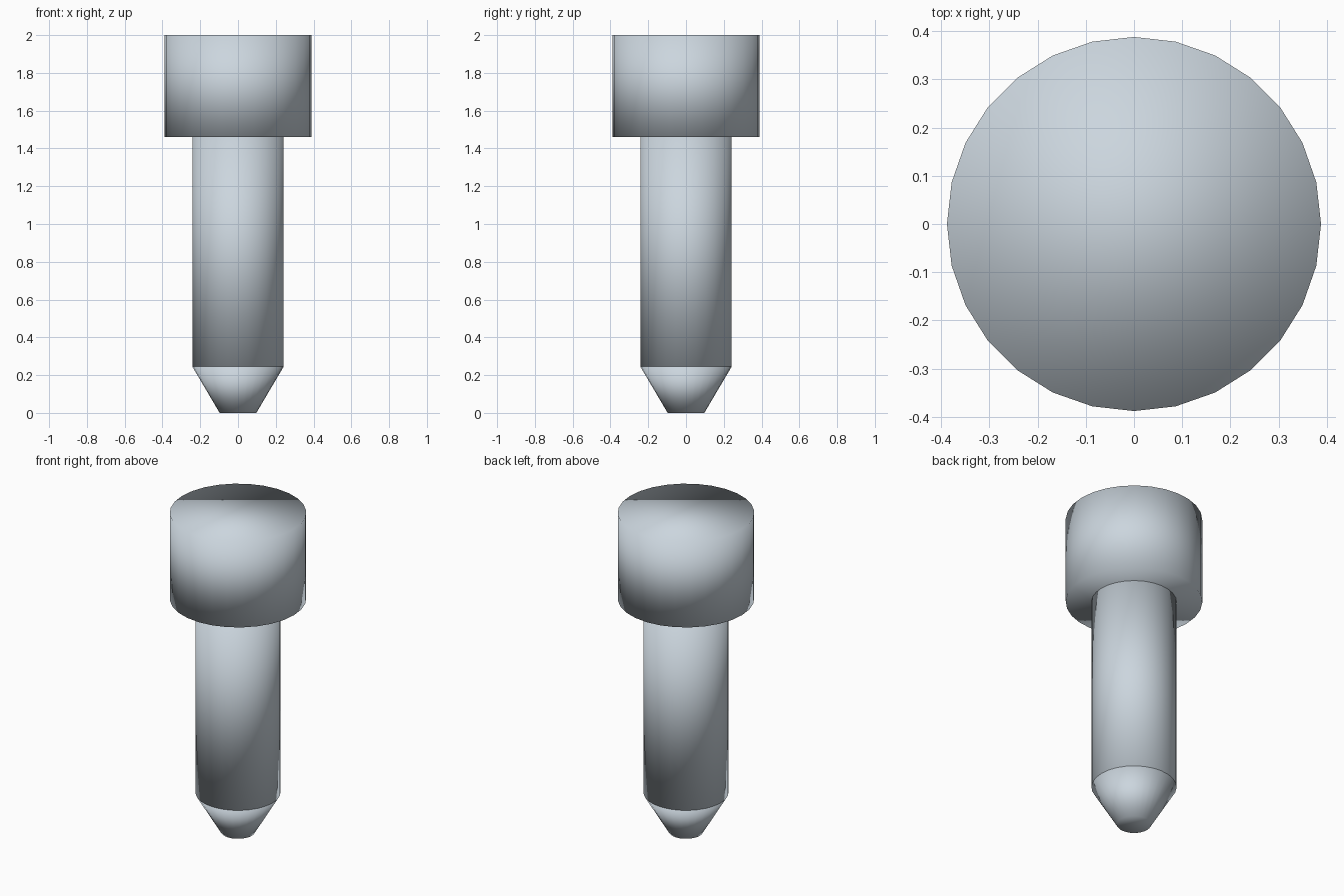
import bpy

if "Cube" in bpy.data.objects:
    bpy.data.objects.remove(bpy.data.objects["Cube"])

SIDES = 28

# Single pale steel colour
steel = bpy.data.materials.new("pale_steel")
steel.diffuse_color = (0.60, 0.67, 0.73, 1.0)
steel.use_nodes = True
steel.node_tree.nodes["Principled BSDF"].inputs["Base Color"].default_value = steel.diffuse_color


def turned_part(name, z_low, z_high, r_low, r_high):
    """Closed, fully smooth-shaded round section between two heights."""
    bpy.ops.mesh.primitive_cone_add(
        vertices=SIDES, radius1=r_low, radius2=r_high,
        depth=z_high - z_low, location=(0, 0, (z_low + z_high) / 2))
    part = bpy.context.object
    part.name = name
    part.data.materials.append(steel)
    bpy.ops.object.shade_smooth()
    return part


# Tapered tip, straight shank and wide head
turned_part("tip", 0.0, 0.245, 0.097, 0.242)
turned_part("shank", 0.245, 1.46, 0.242, 0.242)
turned_part("head", 1.46, 2.0, 0.388, 0.388)
